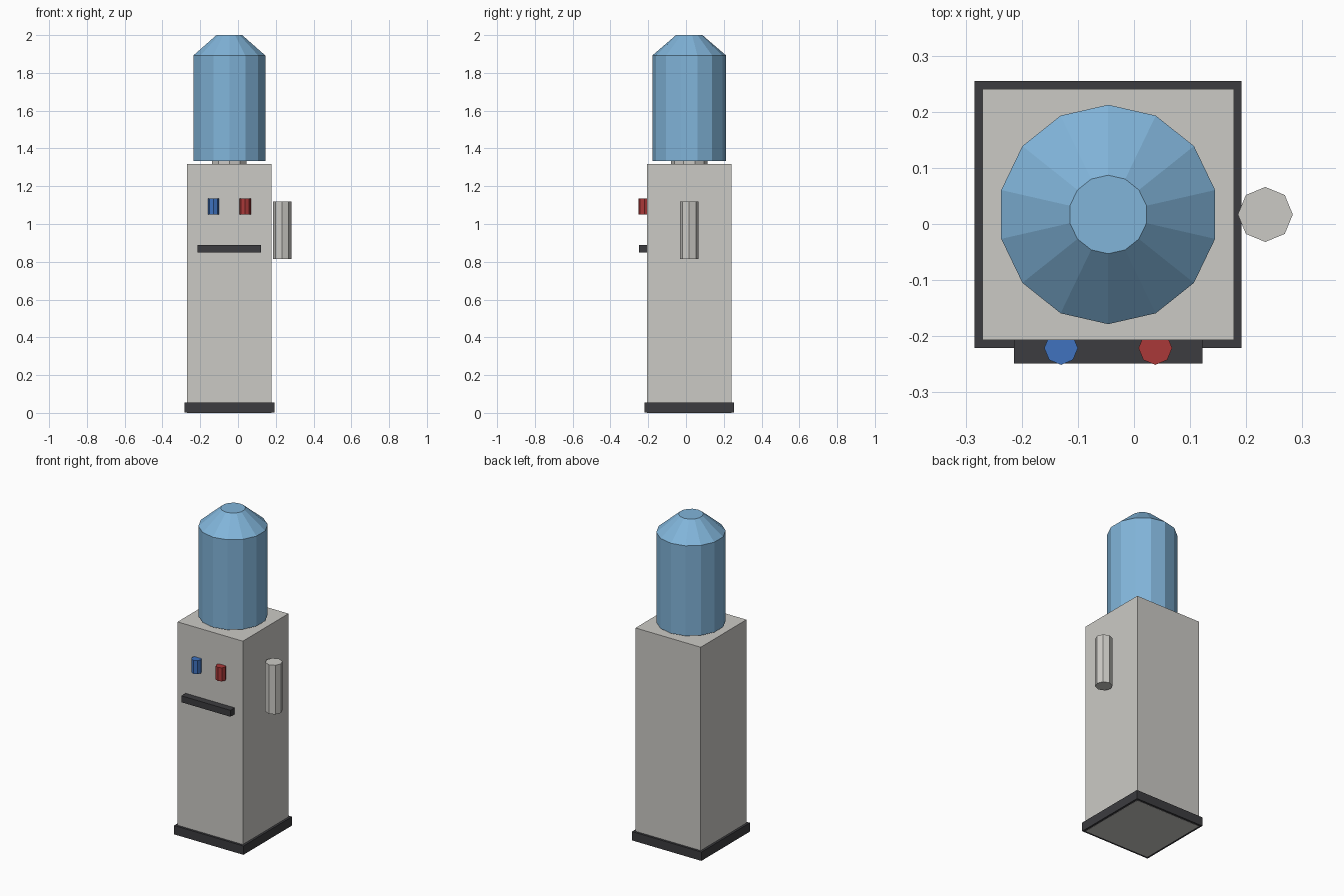
import bpy, bmesh, math
from mathutils import Matrix

if "Cube" in bpy.data.objects:
    bpy.data.objects.remove(bpy.data.objects["Cube"])

CX, CY = -0.046, 0.017  # centre of the cabinet


def material(name, rgb):
    m = bpy.data.materials.new(name)
    m.diffuse_color = (*rgb, 1)
    m.use_nodes = True
    m.node_tree.nodes["Principled BSDF"].inputs["Base Color"].default_value = m.diffuse_color
    return m


DARK = material("dark_plastic", (0.045, 0.045, 0.05))
PALE = material("pale_plastic", (0.60, 0.59, 0.56))
WATER = material("blue_bottle", (0.22, 0.46, 0.70))
BLUE = material("cold_blue", (0.05, 0.17, 0.52))
RED = material("hot_red", (0.40, 0.04, 0.04))


def finish(name, bm, mat):
    bmesh.ops.recalc_face_normals(bm, faces=bm.faces)
    me = bpy.data.meshes.new(name)
    bm.to_mesh(me)
    bm.free()
    me.materials.append(mat)
    bpy.context.collection.objects.link(bpy.data.objects.new(name, me))


def box(name, lo, hi, mat):
    bm = bmesh.new()
    size = [b - a for a, b in zip(lo, hi)]
    mid = [(a + b) / 2 for a, b in zip(lo, hi)]
    bmesh.ops.create_cube(bm, size=1, matrix=Matrix.Translation(mid) @ Matrix.Diagonal((*size, 1)))
    finish(name, bm, mat)


def turned(name, x, y, profile, sides, mat):
    """Closed faceted solid from (radius, z) pairs, one corner facing the back."""
    bm = bmesh.new()
    rings = []
    for r, z in profile:
        angles = [math.pi / 2 + math.tau * i / sides for i in range(sides)]
        rings.append([bm.verts.new((x + r * math.cos(a), y + r * math.sin(a), z)) for a in angles])
    for low, high in zip(rings, rings[1:]):
        for i in range(sides):
            j = (i + 1) % sides
            bm.faces.new((low[i], low[j], high[j], high[i]))
    bm.faces.new(rings[0])
    bm.faces.new(rings[-1])
    finish(name, bm, mat)


# Cabinet and plinth
box("cabinet", (CX - 0.224, CY - 0.224, 0), (CX + 0.224, CY + 0.224, 1.318), PALE)
box("plinth", (CX - 0.238, CY - 0.238, 0.001), (CX + 0.238, CY + 0.238, 0.056), DARK)

# Bottle and its collar
turned("bottle_collar", CX, CY, [(0.097, 1.29), (0.097, 1.334)], 10, PALE)
turned("water_bottle", CX, CY, [(0.1955, 1.333), (0.1955, 1.892), (0.07, 2.0)], 14, WATER)

# Taps and drip tray
for name, offset, mat in (("cold_tap", -0.084, BLUE), ("hot_tap", 0.084, RED)):
    turned(name, CX + offset, -0.221, [(0.03, 1.05), (0.03, 1.134)], 8, mat)
box("drip_tray", (CX - 0.168, -0.249, 0.85), (CX + 0.168, -0.193, 0.89), DARK)

# Cup holder on the right side
turned("cup_holder", 0.234, CY, [(0.049, 0.815), (0.049, 1.12)], 8, PALE)
